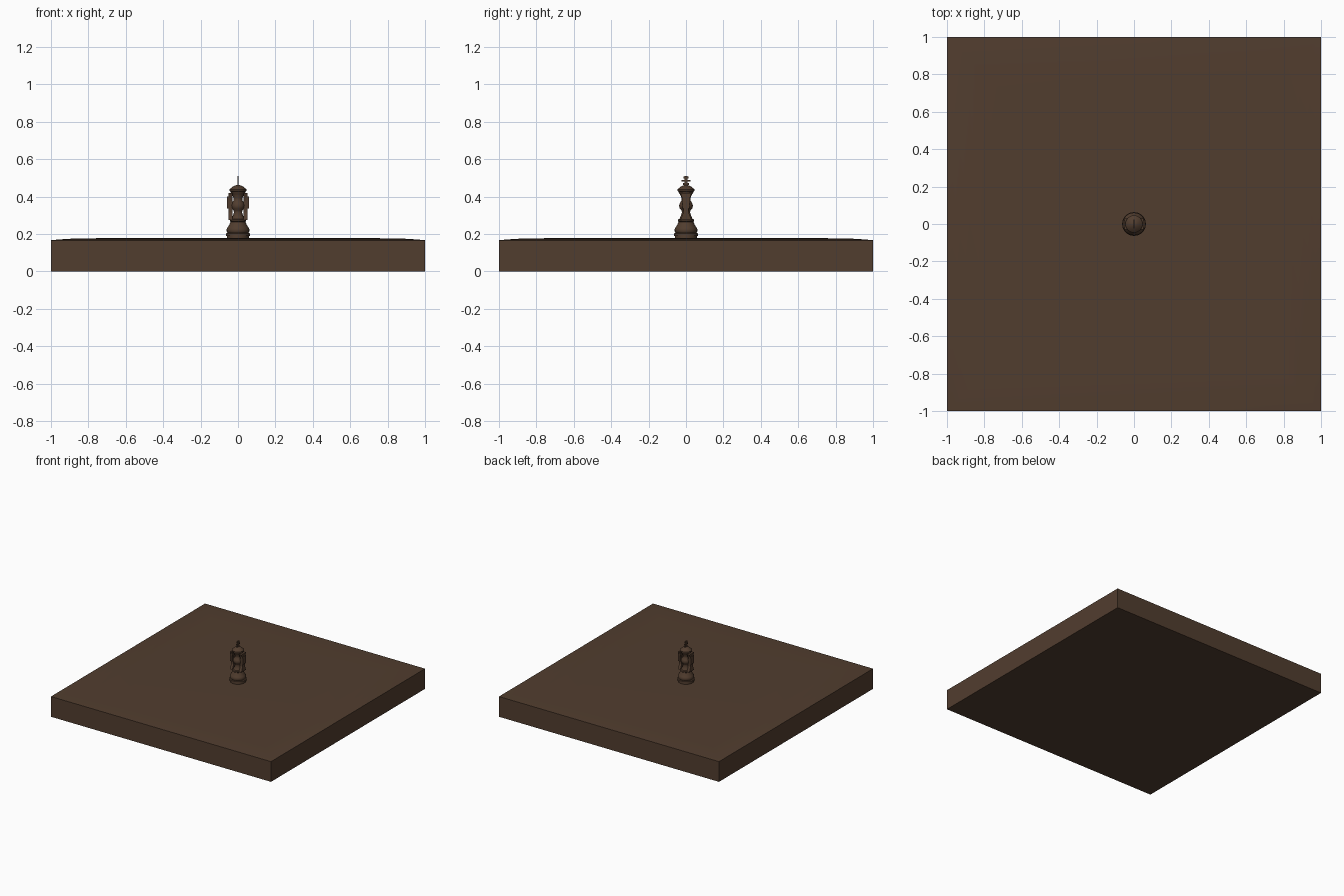
import bpy, bmesh, math
from mathutils import Matrix

if "Cube" in bpy.data.objects:
    bpy.data.objects.remove(bpy.data.objects["Cube"])

wood = bpy.data.materials.new("dark_brown_wood")
wood.diffuse_color = (0.083, 0.047, 0.028, 1)
wood.use_nodes = True
wood.node_tree.nodes["Principled BSDF"].inputs["Base Color"].default_value = wood.diffuse_color


def finish(name, bm, smooth=True):
    bmesh.ops.recalc_face_normals(bm, faces=bm.faces)
    me = bpy.data.meshes.new(name)
    bm.to_mesh(me)
    bm.free()
    ob = bpy.data.objects.new(name, me)
    bpy.context.collection.objects.link(ob)
    me.materials.append(wood)
    if smooth:
        bpy.ops.object.select_all(action='DESELECT')
        ob.select_set(True)
        bpy.context.view_layer.objects.active = ob
        bpy.ops.object.shade_smooth_by_angle(angle=math.radians(35))
    return ob


def lathe(name, profile, sides=24):
    bm = bmesh.new()
    rings = [[bm.verts.new((r * math.cos(2 * math.pi * i / sides),
                            r * math.sin(2 * math.pi * i / sides), z))
              for i in range(sides)] for r, z in profile]
    for a, b in zip(rings, rings[1:]):
        for i in range(sides):
            j = (i + 1) % sides
            bm.faces.new((a[i], a[j], b[j], b[i]))
    bm.faces.new(rings[0][::-1])
    bm.faces.new(rings[-1])
    return finish(name, bm)


def prism_x(name, outline, x0, x1):
    """Extrude a (y, z) outline between two x positions."""
    bm = bmesh.new()
    face = bm.faces.new([bm.verts.new((x0, y, z)) for y, z in outline])
    ext = bmesh.ops.extrude_face_region(bm, geom=[face])
    bmesh.ops.translate(bm, vec=(x1 - x0, 0, 0),
                        verts=[v for v in ext["geom"] if isinstance(v, bmesh.types.BMVert)])
    return finish(name, bm, False)


# Slab: square block with a very gently pillowed top
bm = bmesh.new()
levels = [(1.0, 0.0), (1.0, 0.166), (0.97, 0.169), (0.93, 0.172), (0.88, 0.175), (0.8, 0.1765), (0.6, 0.178)]
loops = [[bm.verts.new((sx * h, sy * h, z)) for sx, sy in ((-1, -1), (1, -1), (1, 1), (-1, 1))]
         for h, z in levels]
for a, b in zip(loops, loops[1:]):
    for i in range(4):
        j = (i + 1) % 4
        bm.faces.new((a[i], a[j], b[j], b[i]))
bm.faces.new(loops[0][::-1])
bm.faces.new(loops[-1])
finish("slab", bm)

# Turned foot of the chess piece
lathe("piece_foot", [(0.058, 0.177), (0.058, 0.188), (0.064, 0.19), (0.064, 0.203), (0.056, 0.206),
                     (0.06, 0.212), (0.061, 0.225), (0.056, 0.235), (0.046, 0.25), (0.04, 0.265),
                     (0.044, 0.269), (0.044, 0.276), (0.036, 0.28)])

# Waisted stem with a central bulb
lathe("piece_stem", [(0.036, 0.278), (0.028, 0.295), (0.022, 0.315), (0.024, 0.325), (0.033, 0.335),
                     (0.037, 0.35), (0.033, 0.365), (0.024, 0.378), (0.024, 0.392), (0.032, 0.412)])

# Crown
lathe("piece_crown", [(0.03, 0.408), (0.038, 0.42), (0.04, 0.426), (0.046, 0.43), (0.046, 0.438),
                      (0.04, 0.443), (0.032, 0.45), (0.018, 0.458), (0.006, 0.462)])

# Side supports: hourglass uprights with a thicker upper shoulder
for s, side in ((-1, "left"), (1, "right")):
    prism_x(side + "_support", [(-0.03, 0.274), (0.03, 0.274), (0.014, 0.315), (0.014, 0.375),
                                (0.03, 0.418), (-0.03, 0.418), (-0.014, 0.375), (-0.014, 0.315)],
            s * 0.03, s * 0.052)
    prism_x(side + "_shoulder", [(-0.018, 0.335), (0.018, 0.335), (0.022, 0.40), (-0.022, 0.40)],
            s * 0.04, s * 0.058)

# Thin cross finial: post with three bars across y
prism_x("cross_post", [(-0.007, 0.455), (0.007, 0.455), (0.007, 0.509), (-0.007, 0.509)], -0.003, 0.003)
for i, (z, w) in enumerate(((0.466, 0.016), (0.484, 0.023), (0.502, 0.014))):
    prism_x("cross_bar_%d" % (i + 1), [(-w, z - 0.005), (w, z - 0.005), (w, z + 0.005), (-w, z + 0.005)],
            -0.0035, 0.0035)
